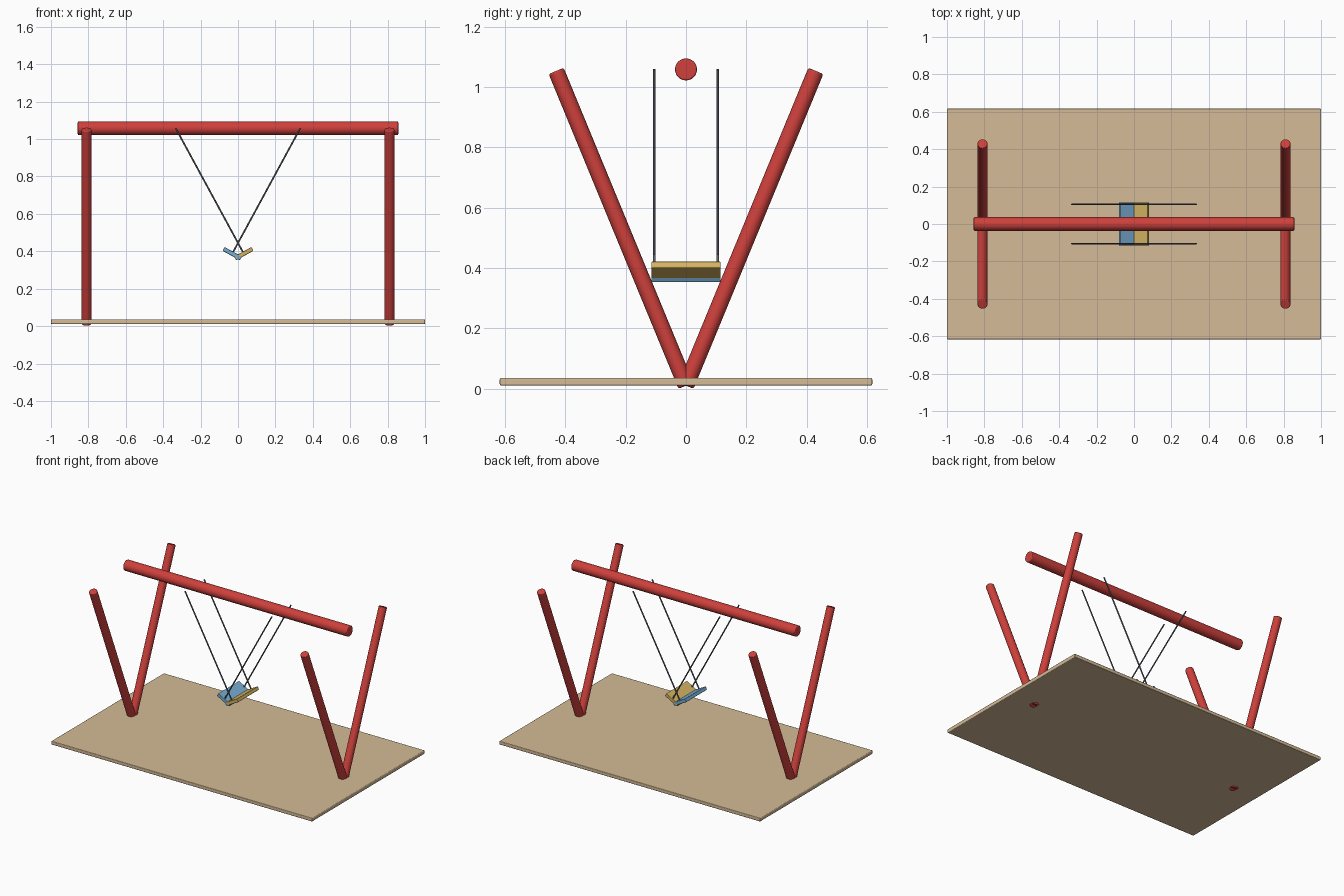
import bpy
import math
from mathutils import Vector

if "Cube" in bpy.data.objects:
    bpy.data.objects.remove(bpy.data.objects["Cube"])


def material(name, rgb):
    m = bpy.data.materials.new(name)
    m.diffuse_color = (*rgb, 1.0)
    m.use_nodes = True
    m.node_tree.nodes["Principled BSDF"].inputs["Base Color"].default_value = m.diffuse_color
    return m


RED = material("red paint", (0.62, 0.052, 0.045))
SAND = material("sand", (0.66, 0.50, 0.31))
BLUE = material("light blue", (0.19, 0.42, 0.65))
YELLOW = material("mustard yellow", (0.66, 0.45, 0.12))
GREY = material("chain grey", (0.10, 0.115, 0.14))


def finish(obj, name, mat, bevel):
    obj.name = name
    obj.data.materials.append(mat)
    bpy.ops.object.shade_smooth_by_angle(angle=math.radians(40))
    if bevel:
        mod = obj.modifiers.new("soft edges", 'BEVEL')
        mod.width = bevel
        mod.segments = 2
        mod.limit_method = 'ANGLE'
        mod.angle_limit = math.radians(40)
        mod.harden_normals = True


def rod(name, start, end, radius, mat, sides=16, bevel=0.0):
    a, b = Vector(start), Vector(end)
    bpy.ops.mesh.primitive_cylinder_add(
        vertices=sides, radius=radius, depth=(b - a).length, location=(a + b) / 2,
        rotation=(b - a).to_track_quat('Z', 'Y').to_euler())
    finish(bpy.context.object, name, mat, bevel)


def box(name, centre, size, mat, tilt=0.0, bevel=0.005):
    bpy.ops.mesh.primitive_cube_add(size=1, location=centre, rotation=(0, tilt, 0))
    obj = bpy.context.object
    obj.scale = size
    bpy.ops.object.transform_apply(location=False, rotation=False, scale=True)
    finish(obj, name, mat, bevel)


# Ground board
box("ground_board", (0, 0, 0.0235), (2.0, 1.234, 0.025), SAND)

# V-shaped leg pairs at both ends
for sx, side in ((-1, "left"), (1, "right")):
    for sy, face in ((-1, "front"), (1, "back")):
        rod(f"{side}_{face}_leg", (sx * 0.81, 0, 0.0105), (sx * 0.81, sy * 0.43, 1.053),
            0.027, RED, bevel=0.006)

# Top beam
rod("top_beam", (-0.857, 0, 1.058), (0.857, 0, 1.058), 0.0365, RED, sides=24, bevel=0.006)

# Two crossing swings: each seat hangs square to its pair of chains
HANG_X, HANG_Z, SEAT_X, SEAT_Z = 0.333, 1.058, 0.031, 0.3875
angle = math.atan2(HANG_X + SEAT_X, HANG_Z - SEAT_Z)
for s, name, mat in ((-1, "blue", BLUE), (1, "yellow", YELLOW)):
    box(f"{name}_seat", (s * SEAT_X, 0, SEAT_Z), (0.106, 0.23, 0.023), mat,
        tilt=-s * angle, bevel=0.004)
    for sy, face in ((-1, "front"), (1, "back")):
        rod(f"{name}_swing_{face}_chain", (-s * HANG_X, sy * 0.105, HANG_Z),
            (s * SEAT_X, sy * 0.105, SEAT_Z), 0.0045, GREY, sides=10)
